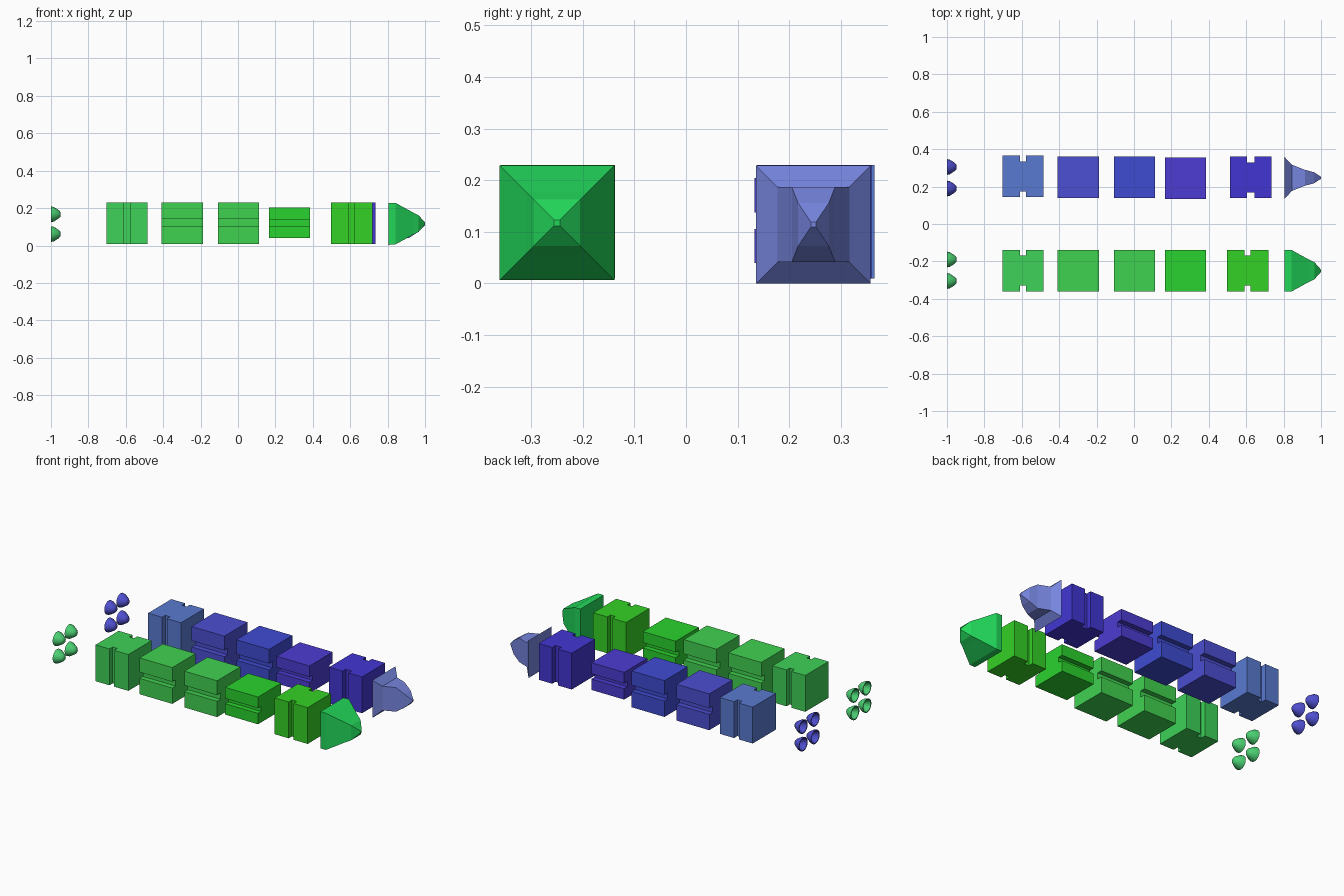
import bpy, bmesh, math

if "Cube" in bpy.data.objects:
    bpy.data.objects.remove(bpy.data.objects["Cube"])


def paint(ob, rgb):
    mat = bpy.data.materials.new(ob.name + "_colour")
    lin = [((c / 255 + 0.055) / 1.055) ** 2.4 for c in rgb]
    mat.diffuse_color = (*lin, 1)
    mat.use_nodes = True
    mat.node_tree.nodes["Principled BSDF"].inputs["Base Color"].default_value = mat.diffuse_color
    ob.data.materials.append(mat)


def finish(name, bm, rgb):
    bmesh.ops.recalc_face_normals(bm, faces=bm.faces)
    me = bpy.data.meshes.new(name)
    bm.to_mesh(me)
    bm.free()
    ob = bpy.data.objects.new(name, me)
    bpy.context.collection.objects.link(ob)
    paint(ob, rgb)
    return ob


def grooved_block(name, xr, yr, zr, groove, rgb, upright):
    """Block with an H cross-section: one slot on the front and one on the back."""
    bm = bmesh.new()
    a0, a1 = xr if upright else zr
    e0, e1 = zr if upright else xr
    g0, g1 = groove
    y0, y1 = yr
    d = 0.031
    prof = [(a0, y0), (g0, y0), (g0, y0 + d), (g1, y0 + d), (g1, y0), (a1, y0),
            (a1, y1), (g1, y1), (g1, y1 - d), (g0, y1 - d), (g0, y1), (a0, y1)]
    face = bm.faces.new([bm.verts.new((a, y, e0) if upright else (e0, y, a))
                         for a, y in prof])
    ext = bmesh.ops.extrude_face_region(bm, geom=[face])
    moved = [v for v in ext["geom"] if isinstance(v, bmesh.types.BMVert)]
    step = (0, 0, e1 - e0) if upright else (e1 - e0, 0, 0)
    bmesh.ops.translate(bm, verts=moved, vec=step)
    return finish(name, bm, rgb)


def nose(name, cy, cz, stations, rgb):
    """Rectangular rings (x, half width, half height) joined along x."""
    bm = bmesh.new()
    rings = [[bm.verts.new((x, cy + sy * hy, cz + sz * hz))
              for sy, sz in ((-1, -1), (1, -1), (1, 1), (-1, 1))]
             for x, hy, hz in stations]
    for r, s in zip(rings, rings[1:]):
        for i in range(4):
            j = (i + 1) % 4
            bm.faces.new((r[i], r[j], s[j], s[i]))
    bm.faces.new(rings[0])
    bm.faces.new(rings[-1])
    return finish(name, bm, rgb)


def nozzle(name, cy, cz, rgb, sides=16):
    """Hollow bell opening towards -x."""
    prof = [(-0.95, 0.013), (-0.958, 0.022), (-0.985, 0.039), (-1.0, 0.042),
            (-1.0, 0.036), (-0.985, 0.030), (-0.968, 0.016)]
    bm = bmesh.new()
    rings = [[bm.verts.new((x, cy + r * math.cos(2 * math.pi * k / sides),
                            cz + r * math.sin(2 * math.pi * k / sides)))
              for k in range(sides)] for x, r in prof]
    for r, s in zip(rings, rings[1:]):
        for i in range(sides):
            j = (i + 1) % sides
            bm.faces.new((r[i], r[j], s[j], s[i]))
    bm.faces.new(rings[0])
    bm.faces.new(rings[-1])
    ob = finish(name, bm, rgb)
    bpy.context.view_layer.objects.active = ob
    ob.select_set(True)
    bpy.ops.object.shade_smooth_by_angle(angle=math.radians(50))
    ob.select_set(False)


# Hull blocks: name, x range, height range, groove range, upright slot, green, blue
FULL, LOW = (0.01, 0.23), (0.04, 0.205)
BLOCKS = [
    ("engine_block", (-0.703, -0.483), FULL, (-0.61, -0.578), True, (62, 210, 88), (88, 122, 208)),
    ("rear_block", (-0.408, -0.188), FULL, (0.106, 0.144), False, (64, 210, 80), (76, 78, 210)),
    ("middle_block", (-0.108, 0.112), FULL, (0.106, 0.144), False, (64, 210, 80), (62, 76, 210)),
    ("low_block", (0.166, 0.386), LOW, (0.106, 0.138), False, (42, 210, 46), (76, 60, 210)),
    ("front_block", (0.498, 0.719), FULL, (0.592, 0.624), True, (52, 210, 38), (66, 54, 210)),
]
BLUE_Y = [(0.144, 0.365), (0.138, 0.36), (0.138, 0.36), (0.133, 0.355), (0.138, 0.36)]
for (name, xr, zr, gr, up, green, blue), yr in zip(BLOCKS, BLUE_Y):
    grooved_block("green_" + name, xr, (-0.36, -0.138), zr, gr, green, up)
    if name == "front_block":
        xr, gr = (0.514, 0.735), (0.605, 0.645)
    grooved_block("blue_" + name, xr, yr, zr, gr, blue, up)

# Noses: blunt taper on the green row, flared collar on the blue row
nose("green_nose", -0.25, 0.118,
     [(0.805, 0.111, 0.111), (0.842, 0.111, 0.111), (0.935, 0.06, 0.06),
      (0.965, 0.045, 0.045), (1.0, 0.006, 0.006)], (34, 215, 90))
nose("blue_nose", 0.247, 0.115,
     [(0.805, 0.111, 0.114), (0.845, 0.07, 0.073), (0.915, 0.042, 0.073),
      (0.962, 0.03, 0.042), (1.0, 0.005, 0.005)], (118, 133, 222))

# Four engine nozzles behind each row
for row, ys, rgb in (("green", (-0.305, -0.19), (76, 210, 116)),
                     ("blue", (0.19, 0.305), (80, 80, 210))):
    for i, y in enumerate(ys):
        for j, z in enumerate((0.062, 0.168)):
            nozzle(f"{row}_nozzle_{i}{j}", y, z, rgb)

# Rest the lowest point on the ground
low = min(v.co.z for o in bpy.data.objects for v in o.data.vertices)
for o in bpy.data.objects:
    o.location.z -= low
